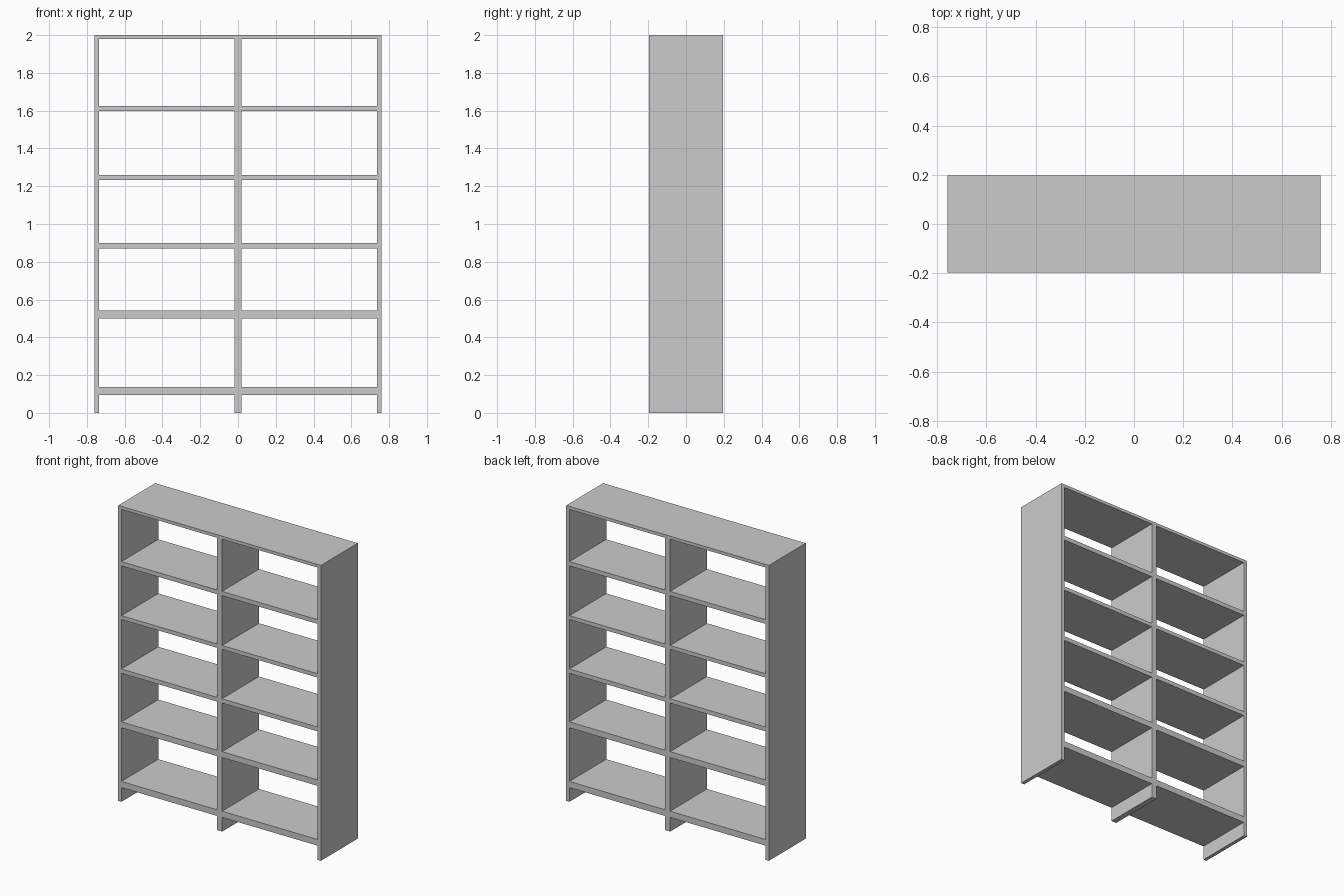
import bpy
import bmesh

if "Cube" in bpy.data.objects:
    bpy.data.objects.remove(bpy.data.objects["Cube"])

# Panel lines: outer sides and centre divider (x), shelves and top (z)
xs = [-0.759, -0.735, -0.019, 0.019, 0.735, 0.759]
shelves = [(0.096, 0.138), (0.501, 0.541), (0.870, 0.899),
           (1.234, 1.260), (1.597, 1.626), (1.979, 2.0)]
zs = [0.0] + [z for pair in shelves for z in pair]
half_depth = 0.197

# Front face of the frame: upright columns (even) and shelf rows (odd) are solid
bm = bmesh.new()
grid = [[bm.verts.new((x, -half_depth, z)) for x in xs] for z in zs]
for r in range(len(zs) - 1):
    for c in range(len(xs) - 1):
        if c % 2 == 0 or r % 2 == 1:
            bm.faces.new((grid[r][c], grid[r][c + 1],
                          grid[r + 1][c + 1], grid[r + 1][c]))

# Extrude to full depth; open-backed cubbies stay clear right through
front = list(bm.faces)
back = bmesh.ops.extrude_face_region(bm, geom=front, use_keep_orig=True)
bmesh.ops.translate(bm, vec=(0, 2 * half_depth, 0),
                    verts=[g for g in back["geom"] if isinstance(g, bmesh.types.BMVert)])
bmesh.ops.recalc_face_normals(bm, faces=bm.faces)

mesh = bpy.data.meshes.new("bookcase_frame")
bm.to_mesh(mesh)
bm.free()
bpy.context.collection.objects.link(bpy.data.objects.new("bookcase_frame", mesh))
